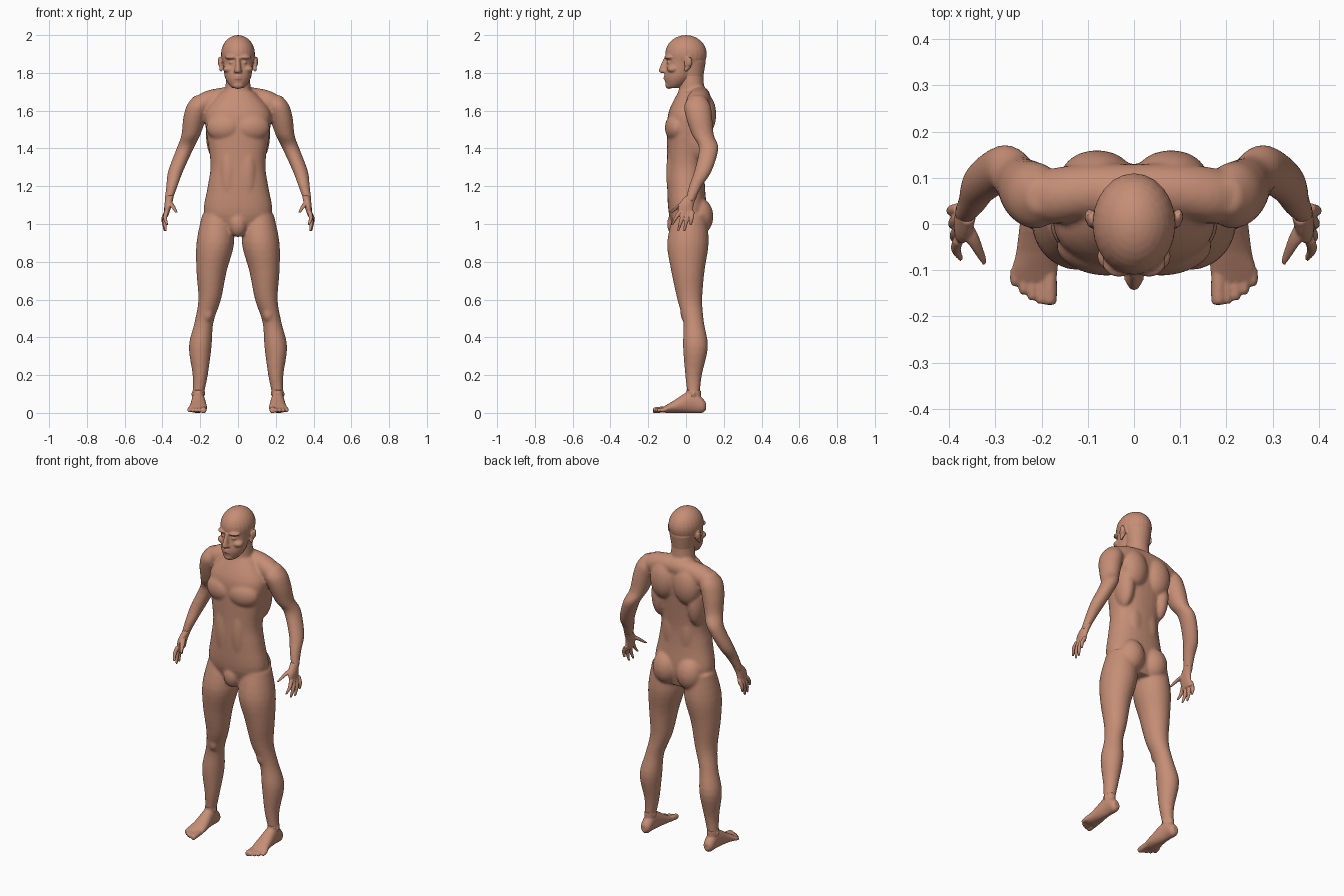
import bpy, bmesh, math
from mathutils import Matrix, Vector

default = bpy.data.objects.get("Cube")
if default:
    bpy.data.objects.remove(default)

skin = bpy.data.materials.new("skin")
skin.use_nodes = True
skin.diffuse_color = (0.56, 0.27, 0.18, 1)
skin.node_tree.nodes["Principled BSDF"].inputs["Base Color"].default_value = skin.diffuse_color


def smooth_path(rings, steps=4):
    """Insert in-between rings so that a coarse path bends smoothly."""
    rows = [Vector(ring) for ring in rings]
    last = len(rows) - 1
    path = []
    for index in range(last):
        start, end = rows[index], rows[index + 1]
        leave = (end - rows[max(index - 1, 0)]) / 2
        arrive = (rows[min(index + 2, last)] - start) / 2
        for step in range(steps):
            t = step / steps
            ease = t * t * (3 - 2 * t)
            path.append(start + (end - start) * ease + leave * (t * (1 - t) ** 2)
                        - arrive * (t * t * (1 - t)))
    return path + [rows[last]]


def tube(mesh, rings, axis="z", side=1, deep=1.0, square=2.0, sides=24):
    """Loft through rings, all (x, y, z, radius) or all (x, y, z, radius, second radius)."""
    loops = []
    for x, y, z, radius, *second in smooth_path(rings):
        depth = second[0] if second else radius * deep
        loop = []
        for corner in range(sides):
            angle = math.tau * corner / sides
            cosine, sine = math.cos(angle), math.sin(angle)
            u = radius * math.copysign(abs(cosine) ** (2 / square), cosine)
            v = depth * math.copysign(abs(sine) ** (2 / square), sine)
            offset = {"z": (u, v, 0), "y": (u, 0, v), "x": (0, u, v)}[axis]
            point = Vector((x, y, z)) + Vector(offset)
            point.x *= side
            loop.append(mesh.verts.new(point))
        loops.append(loop)
    for lower, upper in zip(loops, loops[1:]):
        for corner in range(sides):
            following = (corner + 1) % sides
            mesh.faces.new((lower[corner], lower[following], upper[following], upper[corner]))
    mesh.faces.new(loops[0][::-1])
    mesh.faces.new(loops[-1])


def blob(mesh, centre, radii, side=1, turn=0.0):
    """Ellipsoid muscle or feature, optionally turned about the vertical."""
    x, y, z = centre
    place = Matrix.Translation((x * side, y, z)) @ Matrix.Rotation(turn * side, 4, "Z")
    bmesh.ops.create_uvsphere(mesh, u_segments=24, v_segments=16, radius=1,
                              matrix=place @ Matrix.Diagonal((*radii, 1)))


def finish(name, form, voxel, smoothing):
    """Fuse the overlapping forms of a part into one skin."""
    bmesh.ops.recalc_face_normals(form, faces=form.faces)
    data = bpy.data.meshes.new(name)
    form.to_mesh(data)
    form.free()
    data.materials.append(skin)
    part = bpy.data.objects.new(name, data)
    bpy.context.collection.objects.link(part)
    fuse = part.modifiers.new("fuse", "REMESH")
    fuse.mode = "VOXEL"
    fuse.voxel_size = voxel
    fuse.use_smooth_shade = True
    soften = part.modifiers.new("soften", "SMOOTH")
    soften.factor = 0.5
    soften.iterations = smoothing


def add_arm(form, side):
    # Sloping shoulder, then the arm down to the wrist
    tube(form, [(0, .07, 1.67, .06), (.1, .07, 1.66, .06), (.18, .06, 1.64, .06), (.24, .06, 1.62, .04)],
         axis="x", side=side)
    tube(form, [(.2, .06, 1.68, .03), (.21, .06, 1.63, .06), (.23, .07, 1.56, .06),
                (.25, .09, 1.47, .05), (.28, .12, 1.4, .045), (.33, .09, 1.28, .04),
                (.35, .05, 1.2, .03), (.37, .02, 1.12, .02)], side=side, deep=1.15)


def add_leg(form, side):
    # Thigh, calf and ankle, with the kneecap and ankle bones
    tube(form, [(.11, .02, 1.05, .08), (.12, .01, .9, .1), (.14, .01, .75, .08),
                (.15, .02, .6, .06), (.18, .04, .48, .05), (.2, .05, .35, .06),
                (.2, .04, .2, .04), (.21, .04, .1, .03), (.21, .04, .06, .03)], side=side, deep=1.1)
    blob(form, centre=(.16, 0, .53), radii=(.03, .03, .05), side=side)
    blob(form, centre=(.21, .04, .1), radii=(.04, .02, .02), side=side)


def add_trunk_muscles(form, side):
    # Chest, shoulder blade, flank, lower back, abdomen and buttock
    blob(form, centre=(.08, -.06, 1.51), radii=(.09, .05, .07), side=side, turn=.2)
    blob(form, centre=(.08, .1, 1.58), radii=(.08, .06, .11), side=side)
    blob(form, centre=(.12, .06, 1.48), radii=(.05, .07, .14), side=side)
    blob(form, centre=(.05, .05, 1.27), radii=(.06, .05, .17), side=side)
    blob(form, centre=(.05, -.06, 1.27), radii=(.05, .045, .17), side=side)
    blob(form, centre=(.08, .065, 1.04), radii=(.08, .08, .1), side=side)


# Body: trunk and neck, then both sides
body = bmesh.new()
tube(body, [(0, .02, .95, .1, .07), (0, .01, 1.05, .18, .1), (0, 0, 1.2, .16, .1),
            (0, 0, 1.32, .145, .1), (0, .01, 1.5, .17, .11), (0, .02, 1.6, .17, .11),
            (0, .04, 1.7, .09, .08)], square=2.3, sides=32)
tube(body, [(0, .04, 1.62, .09), (0, .03, 1.7, .07), (0, .03, 1.82, .06)])
blob(body, centre=(0, -.05, 1), radii=(.05, .05, .07))
for side in (1, -1):
    add_arm(body, side)
    add_leg(body, side)
    add_trunk_muscles(body, side)
finish("body", body, voxel=.008, smoothing=5)

# Head: skull, face and neck root
head = bmesh.new()
blob(head, centre=(0, 0, 1.9), radii=(.09, .11, .1))
tube(head, [(0, -.07, 1.72, .03), (0, -.055, 1.74, .05), (0, -.04, 1.78, .07),
            (0, -.02, 1.85, .08), (0, -.01, 1.89, .085), (0, 0, 1.94, .07)], deep=1.05)
tube(head, [(0, .03, 1.74, .055), (0, .03, 1.8, .065), (0, .03, 1.86, .075)])
# Nose, chin and lips
tube(head, [(0, -.1, 1.8, .02), (0, -.115, 1.815, .017), (0, -.1, 1.88, .01)], deep=1.7)
blob(head, centre=(0, -.09, 1.735), radii=(.03, .02, .02))
for lip in (1.77, 1.783):
    blob(head, centre=(0, -.09, lip), radii=(.03, .03, .007))
for side in (1, -1):
    # Brow, cheekbone, eye and nostril
    blob(head, centre=(.035, -.085, 1.883), radii=(.035, .03, .012), side=side, turn=.3)
    blob(head, centre=(.05, -.07, 1.82), radii=(.03, .03, .02), side=side, turn=.3)
    blob(head, centre=(.033, -.09, 1.855), radii=(.015, .013, .01), side=side)
    blob(head, centre=(.012, -.115, 1.81), radii=(.01, .015, .01), side=side)
    # Ear shell, rim and lobe
    blob(head, centre=(.09, .01, 1.85), radii=(.01, .02, .035), side=side, turn=.3)
    blob(head, centre=(.1, .02, 1.86), radii=(.006, .015, .025), side=side, turn=.3)
    blob(head, centre=(.09, 0, 1.82), radii=(.01, .01, .015), side=side)
finish("head", head, voxel=.005, smoothing=3)

for side, label in ((1, "left"), (-1, "right")):
    # Palm, with four fingers fanned from index to little, and the thumb
    hand = bmesh.new()
    tube(hand, [(.36, .03, 1.15, .02, .03), (.37, 0, 1.1, .02, .04), (.38, 0, 1.04, .01, .04)], side=side)
    for finger in range(4):
        spread = finger / 1.5 - 1
        root = Vector((.38, .034 * spread, 1.065, .012))
        tip = Vector((.385 + .01 * spread, .05 * spread - .025, .96 + .035 * spread ** 2, .006))
        knuckle = (root + tip) / 2 + Vector((.008, 0, 0, .002))
        tube(hand, [root, knuckle, tip], side=side, sides=12)
    tube(hand, [(.37, 0, 1.12, .015), (.35, -.03, 1.1, .014), (.325, -.08, 1.06, .007)],
         side=side, deep=1.3, sides=12)
    finish(label + "_hand", hand, voxel=.004, smoothing=2)

    # Heel to ball of the foot, ankle and five toes
    foot = bmesh.new()
    tube(foot, [(.21, .105, .035, .016, .02), (.21, .085, .04, .03, .04), (.21, .03, .06, .034, .06),
                (.21, -.06, .034, .045, .034), (.215, -.1, .022, .05, .022),
                (.215, -.125, .016, .045, .013)], axis="y", side=side)
    tube(foot, [(.21, .04, .04, .03), (.21, .04, .12, .03)], side=side, deep=1.3)
    for toe in range(5):
        across = .183 + .0185 * toe
        tip = .0025 * toe * toe - .175
        width = .011 if toe else .016
        tube(foot, [(across, -.1, .02, width), (across, tip + .01, .014, width),
                    (across, tip, .012, width / 2)], axis="y", side=side, sides=12)
    finish(label + "_foot", foot, voxel=.004, smoothing=2)
